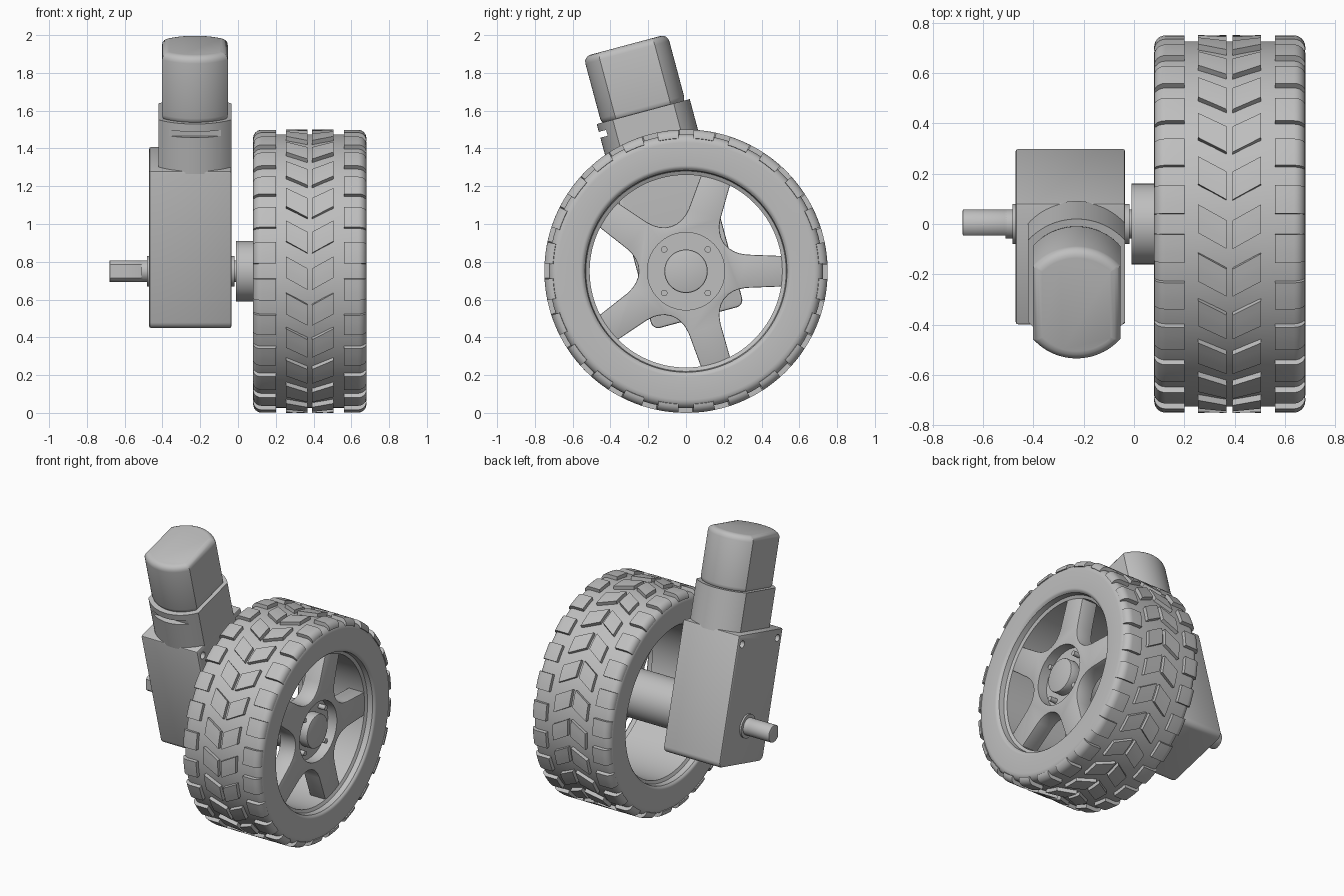
import bpy, bmesh, math
from math import sin, cos, pi, radians
from mathutils import Matrix, Vector

if "Cube" in bpy.data.objects:
    bpy.data.objects.remove(bpy.data.objects["Cube"], do_unlink=True)

AXLE = Matrix.Translation((0, 0, 0.75))
TILT = AXLE @ Matrix.Rotation(radians(15), 4, 'X')

grey = bpy.data.materials.new("plain_grey")
grey.use_nodes = True
COLOUR = (0.52, 0.52, 0.52, 1)
grey.diffuse_color = COLOUR
for node in grey.node_tree.nodes:
    if node.type == 'BSDF_PRINCIPLED':
        node.inputs["Base Color"].default_value = COLOUR
        node.inputs["Roughness"].default_value = 0.6


def along_x(a, b, c):
    return Vector((c, a, b))


def along_z(a, b, c):
    return Vector((a, b, c))


def circle(r, n=48, ca=0, cb=0):
    return [(ca + r * cos(2 * pi * i / n), cb + r * sin(2 * pi * i / n)) for i in range(n)]


def arc(ca, cb, r, start, end, n=6):
    steps = [radians(start + (end - start) * i / n) for i in range(n + 1)]
    return [(ca + r * cos(t), cb + r * sin(t)) for t in steps]


def double_d(r, half, cx):
    """Circle with a flat on either side."""
    t = math.degrees(math.acos(half / r))
    return arc(cx, 0, r, t, 180 - t, 24) + arc(cx, 0, r, 180 + t, 360 - t, 24)


def to_object(name, bm, matrix=AXLE):
    bmesh.ops.recalc_face_normals(bm, faces=bm.faces)
    mesh = bpy.data.meshes.new(name)
    bm.to_mesh(mesh)
    bm.free()
    mesh.materials.append(grey)
    ob = bpy.data.objects.new(name, mesh)
    bpy.context.collection.objects.link(ob)
    ob.matrix_world = matrix
    return ob


def prism(name, pts, lo, hi, place=along_x, matrix=AXLE):
    bm = bmesh.new()
    ends = [[bm.verts.new(place(a, b, c)) for a, b in pts] for c in (lo, hi)]
    for ring in ends:
        bm.faces.new(ring)
    n = len(pts)
    for i in range(n):
        j = (i + 1) % n
        bm.faces.new((ends[0][i], ends[0][j], ends[1][j], ends[1][i]))
    return to_object(name, bm, matrix)


def sweep(bm, section, angles, skew=lambda x: 0, loop=False):
    """Turn a closed (x, radius) section about the axle, top towards front."""
    rings = [[bm.verts.new((x, -r * sin(t + skew(x)), r * cos(t + skew(x))))
              for x, r in section] for t in angles]
    n = len(section)
    pairs = list(zip(rings, rings[1:])) + ([(rings[-1], rings[0])] if loop else [])
    for p, q in pairs:
        for i in range(n):
            j = (i + 1) % n
            bm.faces.new((p[i], p[j], q[j], q[i]))
    if not loop:
        bm.faces.new(rings[0])
        bm.faces.new(rings[-1])


def activate(ob):
    bpy.ops.object.select_all(action='DESELECT')
    ob.select_set(True)
    bpy.context.view_layer.objects.active = ob


def finish(ob, bevel=0, cutters=(), segments=4, angle=60):
    bpy.context.view_layer.update()
    activate(ob)
    if bevel:
        mod = ob.modifiers.new("rounding", 'BEVEL')
        mod.width, mod.segments = bevel, segments
        mod.limit_method, mod.angle_limit = 'ANGLE', radians(angle)
        bpy.ops.object.modifier_apply(modifier=mod.name)
    for cutter in cutters:
        cutter.hide_render = True
        mod = ob.modifiers.new("cut", 'BOOLEAN')
        mod.operation, mod.object, mod.solver = 'DIFFERENCE', cutter, 'EXACT'
        bpy.ops.object.modifier_apply(modifier=mod.name)
        bpy.data.objects.remove(cutter, do_unlink=True)
    activate(ob)
    bpy.ops.object.shade_smooth_by_angle(angle=radians(30))
    return ob


# Tyre carcass with rounded shoulders and a stepped bore
MID = 0.38
half = ([(0.24, 0.51), (0.25, 0.53), (0.285, 0.535)]
        + arc(0.275, 0.56, 0.025, -60, 0, 4) + arc(0.255, 0.68, 0.045, 0, 90))
profile = [(MID + x, r) for x, r in half] + [(MID - x, r) for x, r in reversed(half)]
bm = bmesh.new()
sweep(bm, profile, [2 * pi * i / 120 for i in range(120)], loop=True)
finish(to_object("tyre", bm))

# Tread: square shoulder blocks and two rows of slanted blocks
COUNT = 24
PITCH = 2 * pi / COUNT
shoulder = [(0.18, 0.70)] + [(0.28, 0.70)] + arc(0.255, 0.705, 0.045, 0, 90) + [(0.18, 0.75)]
slant = [(0.012, 0.70), (0.125, 0.70), (0.125, 0.75), (0.012, 0.75)]
for label, side in (("left", 1), ("right", -1)):
    for kind, section, slope, phase in (("shoulder", shoulder, 0, 0.5),
                                        ("chevron", slant, -0.75, 0.25)):
        bm = bmesh.new()
        pts = [(MID + side * x, r) for x, r in section]
        for i in range(COUNT):
            t = (i + phase) * PITCH
            sweep(bm, pts, [t + s * 0.076 for s in (-1, -0.33, 0.33, 1)],
                  lambda x: slope * abs(x - MID))
        finish(to_object(f"{label}_{kind}_blocks", bm))

# Five-spoke wheel centre with a round pocket
edge = [(0.525, 0.08), (0.32, 0.088), (0.28, 0.095), (0.25, 0.107), (0.225, 0.123)]
one = [(a, -b) for a, b in reversed(edge)] + edge + [(0.202, 0.147)]
star = []
for k in range(5):
    c, s = cos(k * 2 * pi / 5), sin(k * 2 * pi / 5)
    star += [(a * c - b * s, a * s + b * c) for a, b in one]
pocket = prism("pocket_cutter", circle(0.205, 64), 0.55, 0.7)
finish(prism("spokes", star, 0.50, 0.62), 0.006, [pocket], 2)
finish(prism("hub_boss", circle(0.115), 0.53, 0.615), 0.008, segments=2)
for k in range(4):
    a, b = 0.163 * cos(pi / 4 + k * pi / 2), 0.163 * sin(pi / 4 + k * pi / 2)
    finish(prism(f"hub_pin_{k + 1}", circle(0.017, 16, a, b), 0.53, 0.60))
finish(prism("hub_tube", circle(0.16, 64), -0.01, 0.545))

# Axle with a flat on its free end, and bearing rings
finish(prism("axle", circle(0.058), -0.51, 0.1))
finish(prism("axle_flat_end", arc(0, 0, 0.058, -142, 142, 36), -0.68, -0.50), 0.004, segments=2)
finish(prism("outer_bearing", circle(0.08), -0.482, -0.46))
finish(prism("inner_bearing", circle(0.08), -0.04, -0.018))

# Gearbox, tilted, with rounded lower corners and two mounting holes
box = (arc(0.21, -0.214, 0.04, -90, 0) + [(0.25, 0.616), (-0.25, 0.616)]
       + arc(-0.21, -0.214, 0.04, 180, 270))
holes = [prism("hole_cutter", circle(0.024, 24, s * 0.2, 0.555), -0.6, 0.1, matrix=TILT)
         for s in (-1, 1)]
finish(prism("gearbox", box, -0.47, -0.035, matrix=TILT), 0.01, holes, 2)

# Motor collar with a front slot, and motor can
slot = prism("slot_cutter", [(-0.3, 0.80), (-0.215, 0.80), (-0.215, 0.832), (-0.3, 0.832)],
             -0.6, 0.2, matrix=TILT)
finish(prism("motor_collar", double_d(0.255, 0.193, -0.228), 0.60, 0.875, along_z, TILT),
       0, [slot])
finish(prism("motor_can", double_d(0.23, 0.174, -0.228), 0.86, 1.238, along_z, TILT), 0.04)
